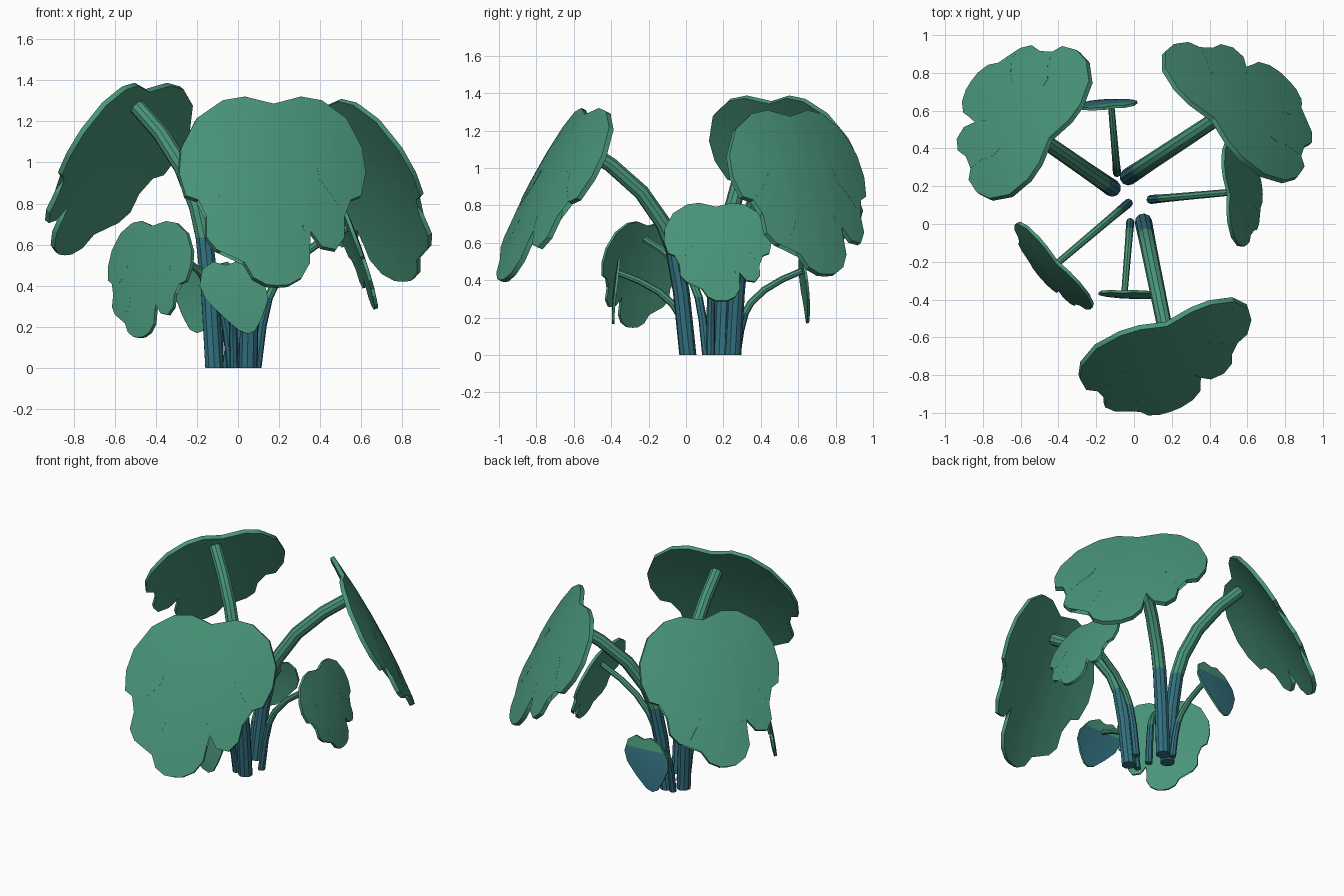
import bpy, bmesh, math
from mathutils import Vector

if "Cube" in bpy.data.objects:
    bpy.data.objects.remove(bpy.data.objects["Cube"])


def material(name, rgb):
    m = bpy.data.materials.new(name)
    m.diffuse_color = (*rgb, 1)
    m.use_nodes = True
    m.node_tree.nodes["Principled BSDF"].inputs["Base Color"].default_value = m.diffuse_color
    return m


GREEN = material("leaf green", (0.066, 0.30, 0.19))
TEAL = material("deep teal", (0.032, 0.165, 0.215))

# half outlines: u across (0 = midrib), v from stalk end (0) to tip (1)
SPLIT = [(0, 0), (.3, -.045), (.53, -.03), (.8, .06), (.97, .22), (1, .36), (.94, .49),
         (.82, .52), (.66, .45), (.54, .36), (.44, .345), (.46, .42), (.62, .52),
         (.74, .62), (.74, .73), (.64, .80), (.48, .79), (.36, .71), (.27, .62),
         (.27, .69), (.35, .79), (.35, .88), (.26, .96), (.12, 1), (0, 1.005)]
HEART = [(0, 0), (.35, -.05), (.75, .06), (1, .3), (.95, .5), (.6, .75), (.25, .95), (0, 1)]
# stalk bend: height fraction, reach fraction
BEND = [(0, 0), (.3, .06), (.5, .13), (.62, .22), (.77, .42), (.9, .7), (1, 1)]


def finish(bm, name):
    bmesh.ops.recalc_face_normals(bm, faces=bm.faces)
    me = bpy.data.meshes.new(name)
    bm.to_mesh(me)
    bm.free()
    me.materials.append(GREEN)
    me.materials.append(TEAL)
    ob = bpy.data.objects.new(name, me)
    bpy.context.collection.objects.link(ob)
    bpy.context.view_layer.objects.active = ob
    ob.select_set(True)
    bpy.ops.object.shade_smooth_by_angle(angle=math.radians(30))
    ob.select_set(False)


def cut(bm, co, no):
    bmesh.ops.bisect_plane(bm, geom=bm.verts[:] + bm.edges[:] + bm.faces[:],
                           plane_co=co, plane_no=no)


def leaf(name, half, top, tip, azimuth, width, thick, teal_z=None):
    top, tip = Vector(top), Vector(tip)
    a = math.radians(azimuth)
    side = Vector((math.cos(a), math.sin(a), 0))
    down = tip - top
    normal = side.cross(-down).normalized()
    bm = bmesh.new()
    outline = half + [(-u, v) for u, v in half[-2:0:-1]]
    bm.faces.new([bm.verts.new((u, v, 0)) for u, v in outline])
    bmesh.ops.triangulate(bm, faces=bm.faces[:])
    # extra cuts so the blade can bend
    for u in (-.6, -.3, 0, .3, .6):
        cut(bm, (u, 0, 0), (1, 0, 0))
    for v in (.2, .4, .6, .8):
        cut(bm, (0, v, 0), (0, 1, 0))
    bmesh.ops.triangulate(bm, faces=bm.faces[:])
    bmesh.ops.remove_doubles(bm, verts=bm.verts[:], dist=1e-4)

    def place(u, v, offset):
        bulge = .1 * down.length * v * (1 - v) - .25 * width * width * u * u * 1.2
        return top + side * (u * width) + down * v + normal * (bulge + offset)

    # front and back skins joined by a rim
    front = bm.faces[:]
    rim = [e for e in bm.edges if e.is_boundary]
    verts = bm.verts[:]
    back = {w: bm.verts.new(place(w.co.x, w.co.y, -thick / 2)) for w in verts}
    for f in front:
        bm.faces.new([back[w] for w in reversed(f.verts)])
    for e in rim:
        p, q = e.verts
        bm.faces.new([p, q, back[q], back[p]])
    for w in verts:
        w.co = place(w.co.x, w.co.y, thick / 2)
    bmesh.ops.recalc_face_normals(bm, faces=bm.faces)
    # teal underside low down on the young leaves
    if teal_z:
        cut(bm, (0, 0, teal_z), (0, 0, 1))
        bm.normal_update()
        for f in bm.faces:
            if f.normal.dot(normal) < -.5 and f.calc_center_median().z < teal_z:
                f.material_index = 1
    finish(bm, name)


def stalk(name, base, end, r0, r1, sides=10):
    base, end = Vector((*base, 0)), Vector(end)
    pts = [Vector((base.x + (end.x - base.x) * s, base.y + (end.y - base.y) * s, end.z * h))
           for h, s in BEND]
    bm = bmesh.new()
    flat = Vector((end.x - base.x, end.y - base.y, 0)).normalized()
    side = Vector((-flat.y, flat.x, 0))
    rings = []
    for i, p in enumerate(pts):
        d = (pts[min(i + 1, len(pts) - 1)] - pts[max(i - 1, 0)]).normalized()
        if i == 0:
            d = Vector((0, 0, 1))
        up = side.cross(d)
        r = r0 + (r1 - r0) * i / (len(pts) - 1)
        rings.append([bm.verts.new(p + (side * math.cos(t) + up * math.sin(t)) * r)
                      for t in (2 * math.pi * k / sides for k in range(sides))])
    for a, b in zip(rings, rings[1:]):
        for k in range(sides):
            n = (k + 1) % sides
            bm.faces.new((a[k], a[n], b[n], b[k]))
    bm.faces.new(rings[0])
    bm.faces.new(rings[-1])
    # lower half teal
    z = end.z * .5
    cut(bm, (0, 0, z), (0, 0, 1))
    for f in bm.faces:
        f.material_index = int(f.calc_center_median().z < z)
    finish(bm, name)


# large split leaves
leaf("front_large_leaf", SPLIT, (.17, -.53, 1.28), (.19, -.98, .40), 19, .48, .028)
leaf("back_left_large_leaf", SPLIT, (-.44, .45, 1.35), (-.85, .75, .56), 235, .46, .028)
leaf("back_right_large_leaf", SPLIT, (.42, .55, 1.27), (.81, .75, .43), 133, .48, .028)
stalk("front_large_stalk", (.05, .01), (.17, -.58, 1.13), .046, .040)
stalk("back_left_large_stalk", (-.115, .19), (-.49, .45, 1.27), .046, .040)
stalk("back_right_large_stalk", (-.03, .25), (.47, .58, 1.13), .046, .040)

# medium split leaves
leaf("right_medium_leaf", SPLIT, (.50, .16, .79), (.67, .19, .29), 96, .29, .018)
leaf("left_medium_leaf", SPLIT, (-.41, -.20, .69), (-.48, -.29, .15), -48, .30, .018)
stalk("right_medium_stalk", (.09, .13), (.53, .17, .68), .024, .018, 8)
stalk("left_medium_stalk", (-.03, .11), (-.42, -.22, .62), .024, .018, 8)

# young heart leaves
leaf("front_young_leaf", HEART, (-.06, -.36, .50), (.05, -.39, .165), 0, .16, .014, .44)
leaf("back_young_leaf", HEART, (-.11, .62, .50), (-.2, .65, .17), 186, .155, .014, .44)
stalk("front_young_stalk", (-.02, .01), (-.05, -.36, .44), .022, .017, 8)
stalk("back_young_stalk", (-.09, .27), (-.12, .62, .45), .022, .017, 8)
